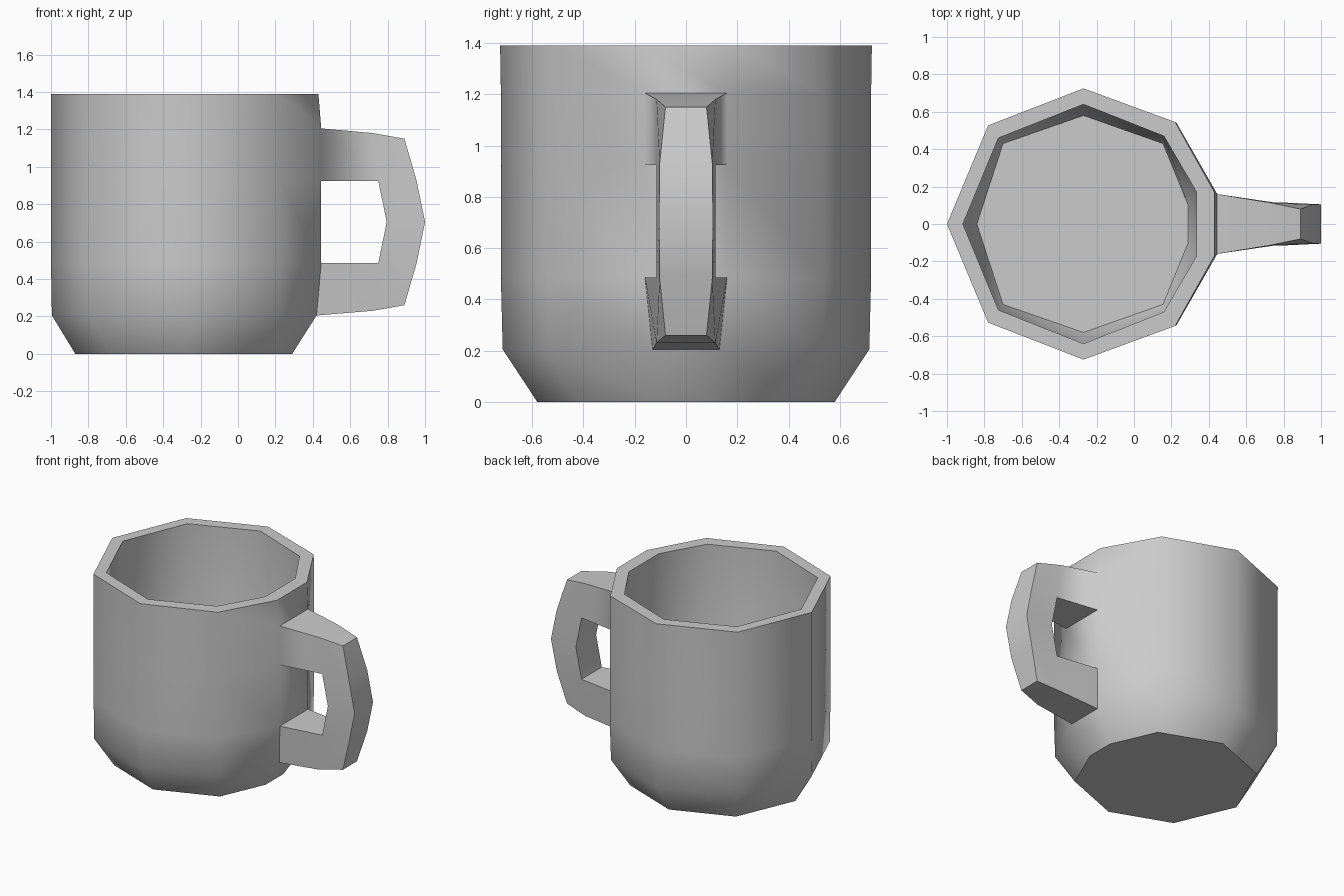
import bpy, bmesh
from math import radians

if "Cube" in bpy.data.objects:
    bpy.data.objects.remove(bpy.data.objects["Cube"])

bm = bmesh.new()
cache = {}


def vert(p):
    key = tuple(round(c, 4) for c in p)
    if key not in cache:
        cache[key] = bm.verts.new(key)
    return cache[key]


def face(points):
    bm.faces.new([vert(p) for p in points])


def ring(half, z):
    """Nine-sided ring from its +y half, starting at the far left corner."""
    pts = half + [(x, -y) for x, y in reversed(half[1:])]
    return [(x, y, z) for x, y in pts]


def wall(rings, open_rows=()):
    """Skin neighbouring rings; open_rows leave the +x facet free."""
    for row, (a, b) in enumerate(zip(rings, rings[1:])):
        for i in range(9):
            j = (i + 1) % 9
            if i == 4 and row in open_rows:
                continue
            face([a[i], a[j], b[j], b[i]])


# Cup cross-sections
foot = [(-.87, 0), (-.69, .42), (-.27, .58), (.15, .42), (.29, .10)]
low = [(-.995, 0), (-.78, .52), (-.27, .715), (.225, .53), (.42, .13)]
mid = [(-1, 0), (-.78, .525), (-.27, .722), (.228, .54), (.445, .16)]
top = [(-1, 0), (-.78, .527), (-.27, .725), (.22, .545), (.43, .17)]
inner = [(-.915, 0), (-.725, .46), (-.27, .64), (.16, .47), (.335, .17)]
floor = [(-.84, 0), (-.70, .43), (-.27, .58), (.155, .43), (.29, .10)]

outer_rings = [ring(foot, 0), ring(low, .205), ring(mid, .485),
               ring(mid, .925), ring(mid, 1.205), ring(top, 1.39)]
inner_rings = [ring(top, 1.39), ring(inner, 1.39),
               ring(inner, .24), ring(floor, .09)]
wall(outer_rings, open_rows=(1, 3))
wall(inner_rings)
face(outer_rings[0])
face(inner_rings[-1])

# Handle, swept as pairs of (x, half width, z): outer and inner edge paths
outer_path = [(.445, .16, 1.205), (.72, .115, 1.18), (.89, .08, 1.15),
              (.955, .103, .925), (1.0, .105, .705), (.955, .103, .485),
              (.89, .08, .26), (.72, .115, .23), (.42, .13, .205)]
inner_path = [(.445, .16, .925), (.75, .115, .925), (.795, .115, .705),
              (.75, .115, .485), (.445, .16, .485)]


def flip(p):
    return (p[0], -p[1], p[2])


for path in (outer_path, inner_path):
    for a, b in zip(path, path[1:]):
        face([a, b, flip(b), flip(a)])

o, n = outer_path, inner_path
sides = [[o[0], o[1], n[1], n[0]], [o[1], o[2], o[3], n[1]],
         [o[3], o[4], n[2], n[1]], [o[4], o[5], n[3], n[2]],
         [o[5], o[6], o[7], n[3]], [o[7], o[8], n[4], n[3]]]
for s in sides:
    face(s)
    face([flip(p) for p in s])

bmesh.ops.recalc_face_normals(bm, faces=bm.faces)
mesh = bpy.data.meshes.new("mug")
bm.to_mesh(mesh)
bm.free()
mug = bpy.data.objects.new("mug", mesh)
bpy.context.collection.objects.link(mug)
bpy.context.view_layer.objects.active = mug
mug.select_set(True)
bpy.ops.object.shade_smooth_by_angle(angle=radians(52))
